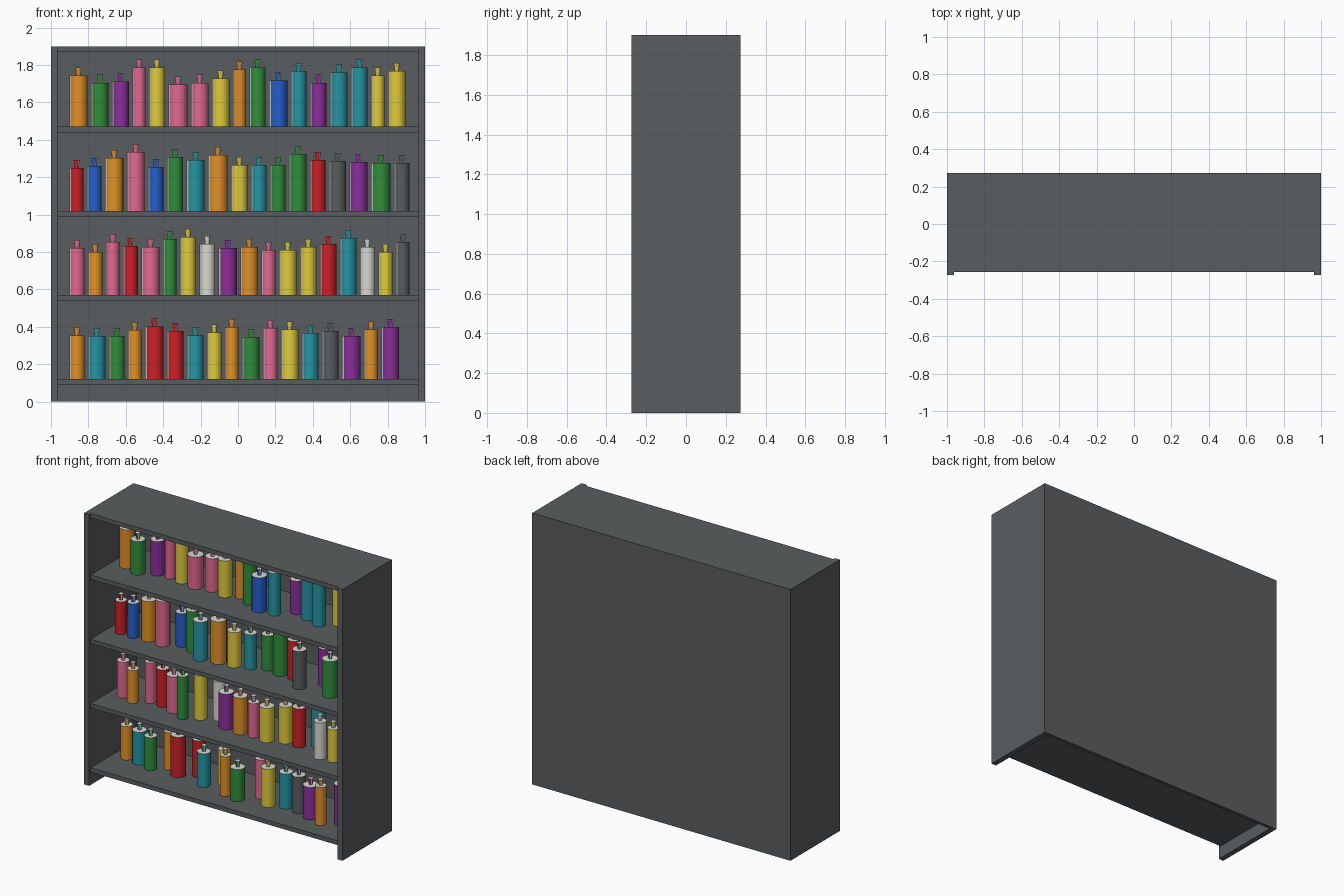
import bpy, bmesh, math
from mathutils import Matrix

if "Cube" in bpy.data.objects:
    bpy.data.objects.remove(bpy.data.objects["Cube"])


def material(name, r, g, b):
    m = bpy.data.materials.new(name)
    m.diffuse_color = (r, g, b, 1)
    m.use_nodes = True
    m.node_tree.nodes["Principled BSDF"].inputs["Base Color"].default_value = m.diffuse_color
    return m


CHARCOAL = material("charcoal", 0.1, 0.11, 0.116)
COLOURS = {
    "O": material("orange", 0.76, 0.28, 0.02),
    "G": material("green", 0.03, 0.27, 0.045),
    "V": material("purple", 0.26, 0.028, 0.33),
    "P": material("pink", 0.76, 0.14, 0.28),
    "Y": material("yellow", 0.75, 0.60, 0.045),
    "B": material("blue", 0.018, 0.115, 0.60),
    "T": material("teal", 0.018, 0.30, 0.37),
    "R": material("red", 0.60, 0.015, 0.02),
    "W": material("off_white", 0.70, 0.69, 0.64),
    "K": CHARCOAL,
}


def finish(bm, name, mats):
    mesh = bpy.data.meshes.new(name)
    bm.to_mesh(mesh)
    bm.free()
    for m in mats:
        mesh.materials.append(m)
    ob = bpy.data.objects.new(name, mesh)
    bpy.context.collection.objects.link(ob)
    return ob


def board(name, x0, x1, y0, y1, z0, z1):
    bm = bmesh.new()
    mat = (Matrix.Translation(((x0 + x1) / 2, (y0 + y1) / 2, (z0 + z1) / 2))
           @ Matrix.Diagonal((x1 - x0, y1 - y0, z1 - z0, 1)))
    bmesh.ops.create_cube(bm, size=1, matrix=mat)
    return finish(bm, name, [CHARCOAL])


def bottle(name, x, y, z, radius, height, colour):
    bm = bmesh.new()
    # body, then a small flared cap on top
    for r1, r2, z0, h, idx in ((radius, radius, 0, height, 0),
                               (0.011, 0.017, height, 0.043, 1)):
        n = len(bm.faces)
        bmesh.ops.create_cone(bm, cap_ends=True, segments=20, radius1=r1, radius2=r2,
                              depth=h, matrix=Matrix.Translation((0, 0, z0 + h / 2)))
        bm.faces.ensure_lookup_table()
        for f in bm.faces[n:]:
            f.material_index = idx
            f.smooth = abs(f.normal.z) < 0.9
    for e in bm.edges:
        if len(e.link_faces) == 2 and e.calc_face_angle(0) > math.radians(40):
            e.smooth = False
    ob = finish(bm, name, [COLOURS[colour], COLOURS["W"]])
    ob.location = (x, y, z)


GAP = 0.019


def fill_shelf(row, z, colours, lefts, heights, depths):
    """Left edges, heights in thousandths; depth offsets in hundredths."""
    for i, c in enumerate(colours):
        a, b = lefts[i] / 1000, lefts[i + 1] / 1000 - GAP
        bottle(f"bottle_{row}_{i + 1}", (a + b) / 2, depths[i] / 100, z,
               (b - a) / 2, heights[i] / 1000, c)


# Cabinet: sides, back, top and four shelves
H, D = 1.9, 0.273
board("left_side", -1, -0.962, -D, D, 0, H)
board("right_side", 0.962, 1, -D, D, 0, H)
board("back_panel", -0.962, 0.962, 0.25, D, 0, H)
board("top_panel", -0.962, 0.962, -0.256, 0.25, 1.87, H)
SHELVES = [1.47, 1.02, 0.57, 0.12]
for k, z in enumerate(SHELVES):
    board(f"shelf_{k + 1}", -0.962, 0.962, -0.256, 0.25, z - 0.03, z)

# Bottles, top shelf to bottom shelf
fill_shelf(1, SHELVES[0], "OGVPYPPYOGBTVTTYY",
           [-901, -786, -674, -564, -476, -372, -251, -139, -27, 61, 166, 283,
            385, 492, 604, 711, 802, 914],
           [273, 235, 241, 316, 316, 225, 235, 257, 305, 316, 246, 299, 235,
            289, 316, 273, 299],
           [-1, -5, 1, 1, 0, -1, 1, -1, 2, -2, -7, -6, 4, 1, -3, 4, -2])
fill_shelf(2, SHELVES[1], "RBOPBGTOYTGGRKVGK",
           [-901, -807, -711, -594, -481, -380, -275, -160, -37, 70, 171, 273,
            385, 487, 596, 711, 834, 936],
           [230, 241, 283, 316, 235, 289, 273, 299, 246, 246, 246, 305, 273,
            267, 262, 257, 257],
           [-6, -6, -4, -5, 1, -2, -9, -6, -5, -2, 3, 1, 1, -8, 5, -7, -2])
fill_shelf(3, SHELVES[2], "POPRPGYWVOPYYRTWYK",
           [-901, -802, -706, -615, -516, -401, -310, -206, -104, 13, 126, 219,
            332, 439, 545, 652, 751, 845, 936],
           [251, 230, 283, 262, 257, 299, 310, 273, 251, 257, 241, 241, 257,
            273, 305, 257, 230, 283],
           [-4, -7, -1, -1, -4, -9, -3, 3, -5, -6, -6, -6, -1, -1, 5, -8, -7, -2])
fill_shelf(4, SHELVES[3], "OTGORRTYOGPYTKVOV",
           [-901, -802, -690, -588, -497, -380, -273, -166, -70, 21, 134, 230,
            342, 449, 556, 674, 767, 880],
           [235, 230, 230, 262, 283, 257, 235, 251, 278, 225, 273, 267, 246,
            257, 230, 267, 278],
           [0, -1, -4, 3, -2, 5, -5, 3, -9, -10, 1, -6, -2, -3, -6, -10, -2])
